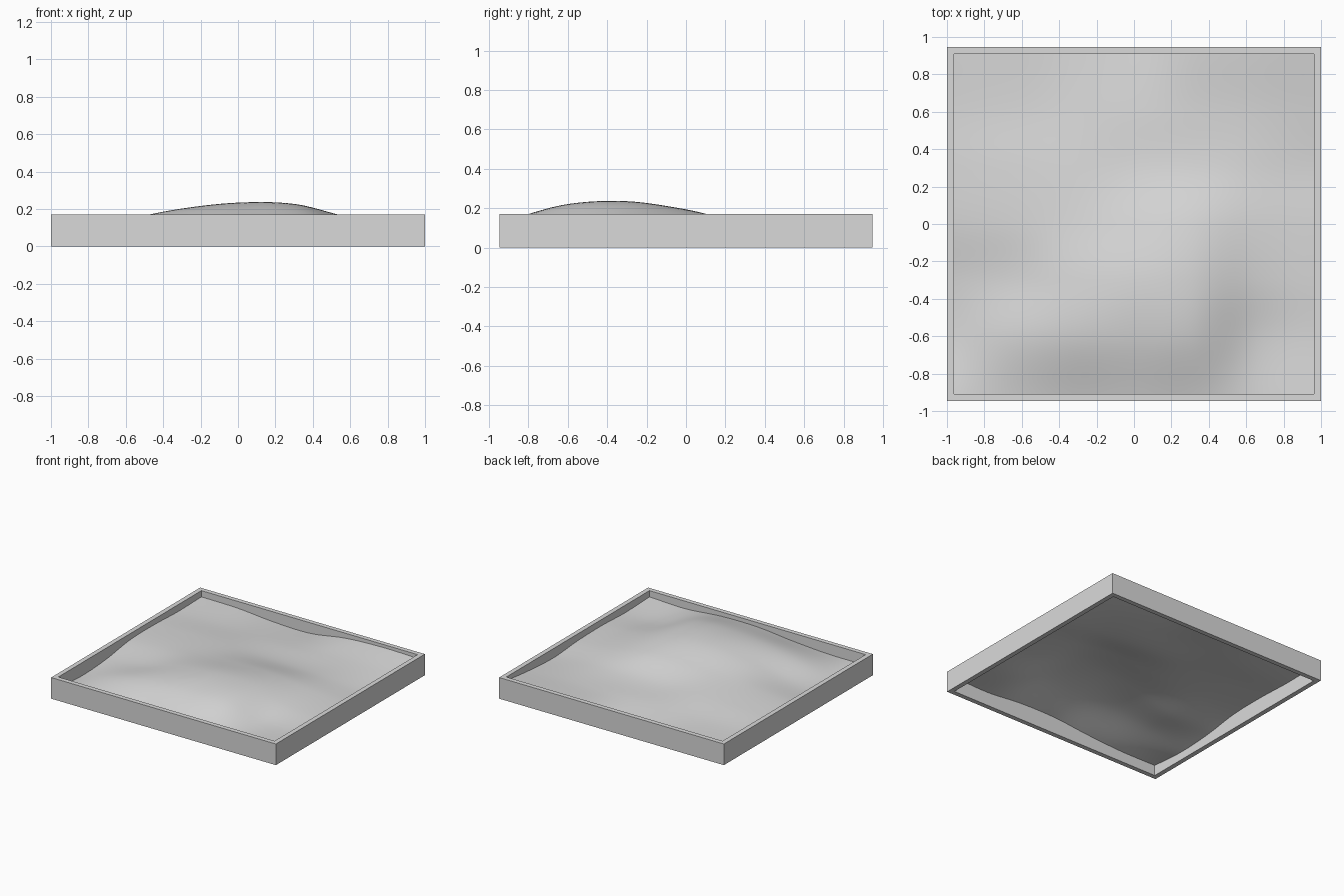
import bpy
import bmesh
from mathutils import Vector

cube = bpy.data.objects.get("Cube")
if cube:
    bpy.data.objects.remove(cube, do_unlink=True)

HALF_X, HALF_Y, HEIGHT, WALL = 1.0, 0.947, 0.17, 0.038
STEPS = 64

grey = bpy.data.materials.new("light_grey")
grey.use_nodes = True
colour = (0.7, 0.7, 0.7, 1)
grey.diffuse_color = colour
grey.node_tree.nodes["Principled BSDF"].inputs["Base Color"].default_value = colour


def add_object(name, bm):
    mesh = bpy.data.meshes.new(name)
    bm.to_mesh(mesh)
    bm.free()
    mesh.materials.append(grey)
    obj = bpy.data.objects.new(name, mesh)
    bpy.context.collection.objects.link(obj)
    return obj


def add_wall(name, centre, size):
    bm = bmesh.new()
    bmesh.ops.create_cube(bm, size=1)
    bmesh.ops.scale(bm, vec=size, verts=bm.verts)
    bmesh.ops.translate(bm, vec=Vector(centre), verts=bm.verts)
    add_object(name, bm)


def spline(values, t):
    """Smooth curve through evenly spaced values, t from 0 to 1."""
    last = len(values) - 1
    pos = min(max(t, 0), 1) * last
    i = min(int(pos), last - 1)
    f = pos - i
    b, c = values[i], values[i + 1]
    a = values[i - 1] if i > 0 else 2 * b - c
    d = values[i + 2] if i + 2 <= last else 2 * c - b
    return b + f / 2 * (c - a + f * (2 * a - 5 * b + 4 * c - d + f * (3 * (b - c) + d - a)))


# Rim: side walls run full depth, end walls fit between them
inner_x, inner_y = HALF_X - WALL, HALF_Y - WALL
for side, sign in (("left", 1), ("right", -1)):
    add_wall(side + "_wall", (sign * (HALF_X - WALL / 2), 0, HEIGHT / 2),
             (WALL, 2 * HALF_Y, HEIGHT))
for side, sign in (("back", 1), ("front", -1)):
    add_wall(side + "_wall", (0, sign * (HALF_Y - WALL / 2), HEIGHT / 2),
             (2 * inner_x, WALL, HEIGHT))

# Terrain heights in hundredths, front row first
ROWS = [
    (8.5, 8.5, 10.5, 13.5, 13.5, 11, 12),
    (6.5, 13.5, 19, 21.5, 21, 11.5, 11),
    (8, 12.5, 19.5, 23.3, 22.3, 14.5, 12),
    (12, 14.5, 17, 19, 19, 14.5, 11.5),
    (12.5, 14, 14.5, 13, 12.5, 12, 9.5),
    (11.5, 11.8, 11.5, 11, 11.5, 12, 11),
    (12, 11.5, 9, 8.5, 13, 14.5, 14),
]

# Terrain: one smooth open sheet inside the rim
bm = bmesh.new()
bmesh.ops.create_grid(bm, x_segments=STEPS, y_segments=STEPS, size=1)
for v in bm.verts:
    u, w = (v.co.x + 1) / 2, (v.co.y + 1) / 2
    z = spline([spline(row, u) for row in ROWS], w) / 100
    v.co = (v.co.x * inner_x, v.co.y * inner_y, z)
for face in bm.faces:
    face.smooth = True
add_object("terrain", bm)
